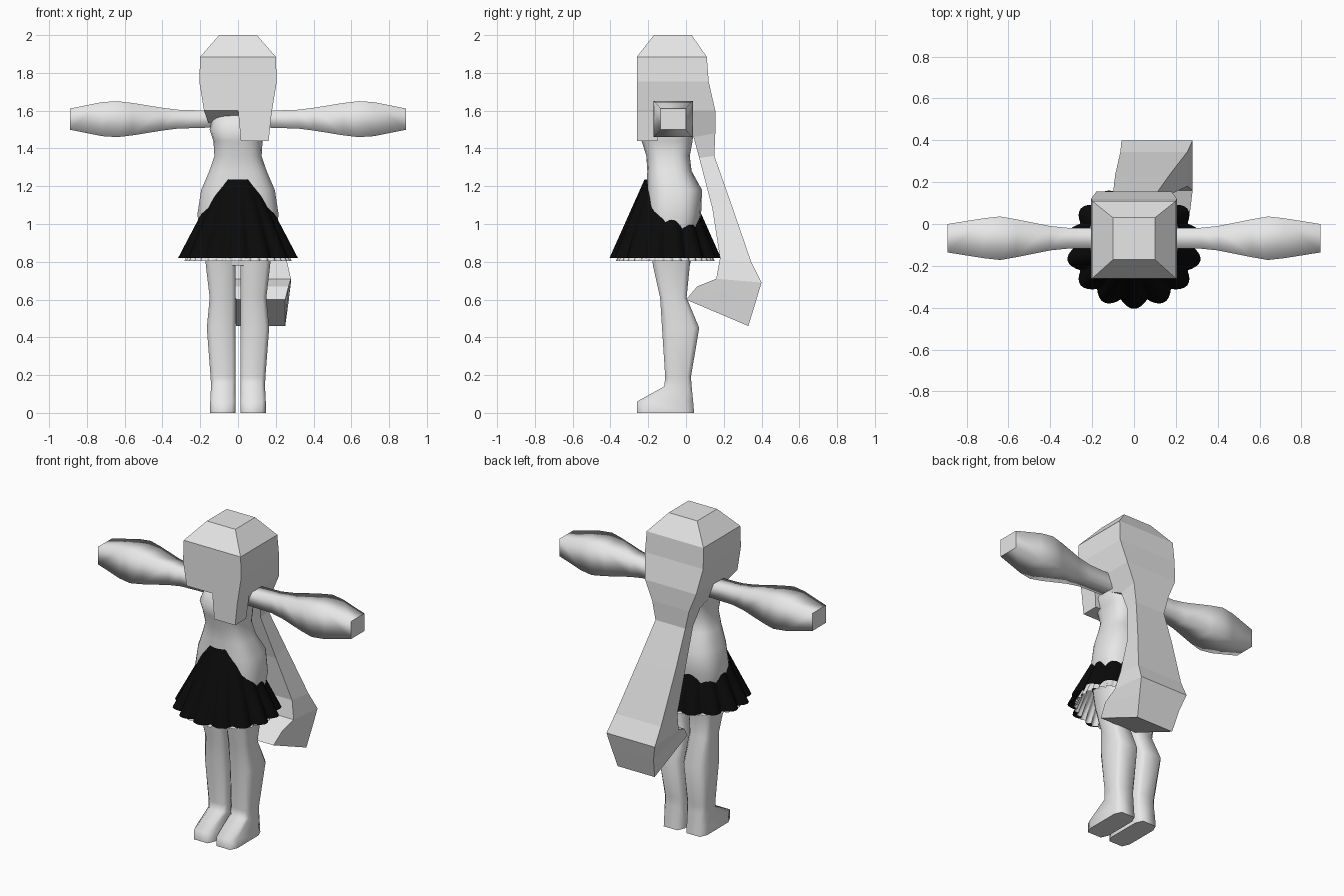
import bpy, bmesh, math

old = bpy.data.objects.get("Cube")
if old:
    bpy.data.objects.remove(old, do_unlink=True)


def material(name, value):
    m = bpy.data.materials.new(name)
    m.use_nodes = True
    col = (value, value, value, 1)
    m.diffuse_color = col
    m.node_tree.nodes["Principled BSDF"].inputs["Base Color"].default_value = col
    return m


PALE = material("pale_grey", 0.8)
BLACK = material("black", 0.003)
WHITE = material("white", 0.85)


def loft(name, rings, mat, smooth=True, caps=True):
    """Skin a list of equal-length point rings, optionally closing both ends."""
    bm = bmesh.new()
    loops = [[bm.verts.new(p) for p in ring] for ring in rings]
    n = len(loops[0])
    for a, b in zip(loops, loops[1:]):
        for i in range(n):
            j = (i + 1) % n
            bm.faces.new((a[i], a[j], b[j], b[i])).smooth = smooth
    if caps:
        bm.faces.new(loops[0])
        bm.faces.new(loops[-1])
    bmesh.ops.recalc_face_normals(bm, faces=bm.faces)
    mesh = bpy.data.meshes.new(name)
    bm.to_mesh(mesh)
    bm.free()
    mesh.materials.append(mat)
    ob = bpy.data.objects.new(name, mesh)
    bpy.context.collection.objects.link(ob)
    return ob


def rounded(x0, x1, y0, y1, n, power):
    """Rounded-box outline that exactly fills the given limits."""
    def bend(v):
        return math.copysign(abs(v) ** (2 / power), v)
    pts = [(bend(math.cos(t)), bend(math.sin(t)))
           for t in ((i + 0.5) * math.tau / n for i in range(n))]
    m = max(p[0] for p in pts)
    return [((x0 + x1) / 2 + (x1 - x0) / 2 * u / m,
             (y0 + y1) / 2 + (y1 - y0) / 2 * v / m) for u, v in pts]


def box_ring(x0, x1, yf, zf, yb, zb):
    """Four corners: front edge at (yf, zf), back edge at (yb, zb)."""
    return [(x0, yf, zf), (x1, yf, zf), (x1, yb, zb), (x0, yb, zb)]


# Head and long tail of hair, one flat-shaded skin from crown to tip
hair = [
    (-.10, .10, -.17, 2.0, .03, 2.0),
    (-.20, .20, -.26, 1.885, .11, 1.885),
    (-.205, .205, -.26, 1.755, .12, 1.755),
    (-.18, .18, -.26, 1.6, .155, 1.6),
    (-.13, .13, .04, 1.46, .155, 1.48),
    (-.10, .11, .07, 1.35, .15, 1.36),
    (-.09, .17, .14, 1.08, .235, 1.12),
    (-.065, .255, .18, .82, .345, .80),
    (-.06, .28, .16, .71, .40, .69),
    (-.03, .268, .06, .67, .37, .59),
    (-.01, .25, 0, .60, .33, .46),
]
loft("head_and_hair_tail", [box_ring(*s) for s in hair], PALE, smooth=False)

# Lock hanging over one side of the front
loft("front_lock", [box_ring(0, .18, -.26, 1.61, -.14, 1.61),
                    box_ring(.015, .162, -.26, 1.44, -.15, 1.44)], PALE, smooth=False)

# Torso: z, half width, front y, back y
torso = [
    (.78, .16, -.17, .02), (.95, .20, -.20, .06), (1.05, .215, -.21, .08),
    (1.18, .195, -.207, .085), (1.28, .152, -.205, .03), (1.36, .125, -.21, .02),
    (1.44, .13, -.235, .035), (1.50, .15, -.245, .04), (1.58, .13, -.2, .03),
    (1.64, .06, -.12, 0),
]
loft("torso", [[(x, y, z) for x, y in rounded(-h, h, f, b, 24, 2.8)]
               for z, h, f, b in torso], PALE)

# Arm: x, half height, half depth; square sections with soft shading
arm = [(.05, .04, .045), (.16, .045, .05), (.32, .05, .05), (.40, .06, .058),
       (.56, .086, .09), (.64, .095, .104), (.72, .09, .095), (.89, .056, .068)]
# Leg: z, outer x, front y, back y; the last two sections form the foot
leg = [(.88, .18, -.185, .03), (.78, .17, -.175, .02), (.61, .15, -.137, .003),
       (.45, .165, -.127, .07), (.19, .145, -.11, .026), (.14, .143, -.115, .03),
       (.06, .147, -.26, .038), (0, .147, -.26, .043)]
for side, s in (("left", 1), ("right", -1)):
    loft(side + "_arm", [[(s * x, -.068 + v * d, 1.555 + w * h)
                          for v, w in ((-1, -1), (1, -1), (1, 1), (-1, 1))]
                         for x, h, d in arm], PALE)
    loft(side + "_leg", [[(s * x, y, z) for x, y in rounded(.012, o, f, b, 8, 5)]
                         for z, o, f, b in leg], PALE)


def pleated(name, top, hem, pleats, depth, mat):
    """Open flared cloth; pleats deepen from waist to hem. Ends are (z, rx, ry)."""
    n, steps = pleats * 8, 6
    rings = []
    for k in range(steps + 1):
        f = k / steps
        z, rx, ry = (a + (b - a) * f for a, b in zip(top, hem))
        ring = []
        for i in range(n):
            t = i * math.tau / n
            r = 1 - depth * f * (1 - abs(math.sin(pleats * t / 2)))
            ring.append((rx * r * math.cos(t), -.11 + ry * r * math.sin(t), z))
        rings.append(ring)
    return loft(name, rings, mat, caps=False)


# Skirt and the pale petticoat showing beneath its hem
pleated("skirt", (1.235, .10, .11), (.82, .325, .295), 14, .13, BLACK)
pleated("petticoat", (.97, .20, .19), (.803, .287, .262), 34, .07, WHITE)
